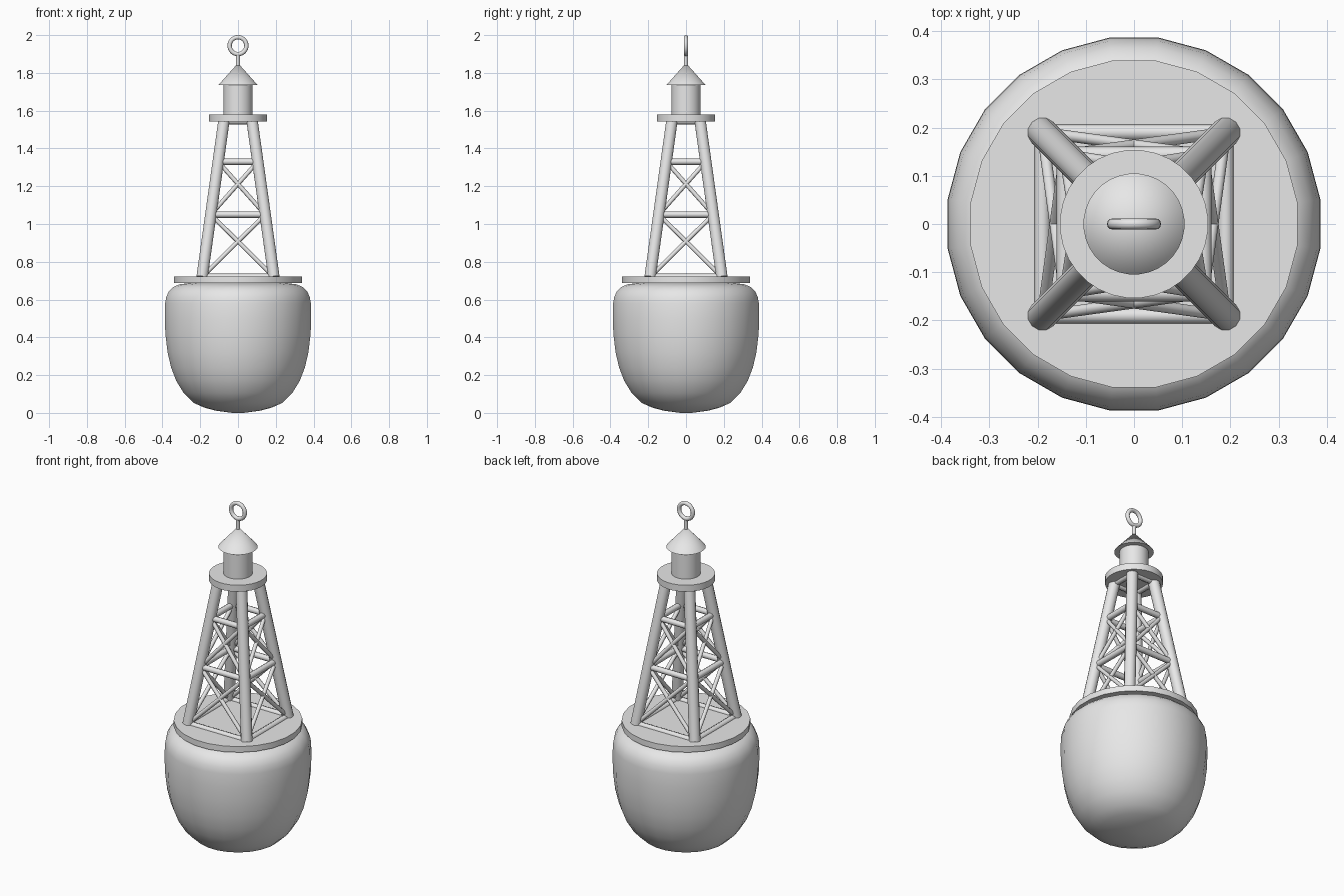
import bpy, math
from mathutils import Vector

if "Cube" in bpy.data.objects:
    bpy.data.objects.remove(bpy.data.objects["Cube"])

grey = bpy.data.materials.new("plain grey")
grey.diffuse_color = (0.8, 0.8, 0.8, 1)
grey.use_nodes = True
grey.node_tree.nodes["Principled BSDF"].inputs["Base Color"].default_value = grey.diffuse_color


def finish(name, angle=35):
    ob = bpy.context.object
    ob.name = name
    ob.data.materials.append(grey)
    bpy.ops.object.shade_smooth_by_angle(angle=math.radians(angle))
    return ob


def disc(name, r, z0, z1, sides, r_top=None):
    """Upright cylinder, or cone when a top radius is given."""
    bpy.ops.mesh.primitive_cone_add(vertices=sides, radius1=r,
                                    radius2=r if r_top is None else r_top,
                                    depth=z1 - z0, location=(0, 0, (z0 + z1) / 2),
                                    rotation=(0, 0, math.pi / sides))
    return finish(name)


def rod(name, a, b, r, sides):
    """Round bar between two points."""
    a, b = Vector(a), Vector(b)
    d = b - a
    bpy.ops.mesh.primitive_cylinder_add(vertices=sides, radius=r, depth=d.length,
                                        location=(a + b) / 2,
                                        rotation=d.to_track_quat('Z', 'Y').to_euler())
    return finish(name, 50)


def lathe(name, profile, sides):
    """Closed body turned from (radius, height) points, capped at both ends."""
    verts, faces, n = [], [], len(profile)
    for r, z in profile:
        for i in range(sides):
            a = 2 * math.pi * (i + 0.5) / sides
            verts.append((r * math.cos(a), r * math.sin(a), z))
    for k in range(n - 1):
        for i in range(sides):
            j = (i + 1) % sides
            faces.append((k * sides + i, k * sides + j,
                          (k + 1) * sides + j, (k + 1) * sides + i))
    faces.append(tuple(reversed(range(sides))))
    faces.append(tuple(range((n - 1) * sides, n * sides)))
    me = bpy.data.meshes.new(name)
    me.from_pydata(verts, [], faces)
    ob = bpy.data.objects.new(name, me)
    bpy.context.collection.objects.link(ob)
    bpy.ops.object.select_all(action='DESELECT')
    ob.select_set(True)
    bpy.context.view_layer.objects.active = ob
    return finish(name, 50)


# Float and deck
lathe("float", [(0.03, 0.0), (0.12, 0.012), (0.18, 0.028), (0.235, 0.052),
                (0.29, 0.105), (0.33, 0.17), (0.357, 0.24), (0.376, 0.32),
                (0.388, 0.42), (0.39, 0.50), (0.389, 0.58), (0.383, 0.615),
                (0.368, 0.645), (0.345, 0.667), (0.31, 0.681), (0.25, 0.688)], 24)
disc("deck", 0.342, 0.688, 0.722, 24)

# Tower: four leaning legs
LOW, HIGH = 0.72, 1.55


def half_width(z):
    return 0.19 + (0.074 - 0.19) * (z - LOW) / (HIGH - LOW)


def corner(i, z):
    w = half_width(z)
    sx, sy = [(-1, -1), (1, -1), (1, 1), (-1, 1)][i % 4]
    return (sx * w, sy * w, z)


levels = [0.72, 1.05, 1.33, 1.545]
for i in range(4):
    rod("leg", corner(i, LOW), corner(i, HIGH), 0.031, 12)
    # Level bars on each side
    for z in levels:
        rod("level_bar", corner(i, z), corner(i + 1, z), 0.017, 8)
    # Crossed bars in the two lower bays
    for z0, z1 in zip(levels[:2], levels[1:3]):
        rod("cross_bar", corner(i, z0), corner(i + 1, z1), 0.0115, 8)
        rod("cross_bar", corner(i + 1, z0), corner(i, z1), 0.0115, 8)

# Lantern on its platform
disc("platform", 0.154, 1.542, 1.58, 32)
disc("lantern", 0.077, 1.58, 1.737, 32)
disc("lantern_roof", 0.105, 1.735, 1.852, 32, 0.0)

# Lifting eye
disc("eye_stem", 0.011, 1.83, 1.90, 12)
bpy.ops.mesh.primitive_torus_add(major_radius=0.0445, minor_radius=0.0115,
                                 major_segments=32, minor_segments=12,
                                 location=(0, 0, 1.944),
                                 rotation=(math.pi / 2, 0, 0))
finish("lifting_eye", 50)
